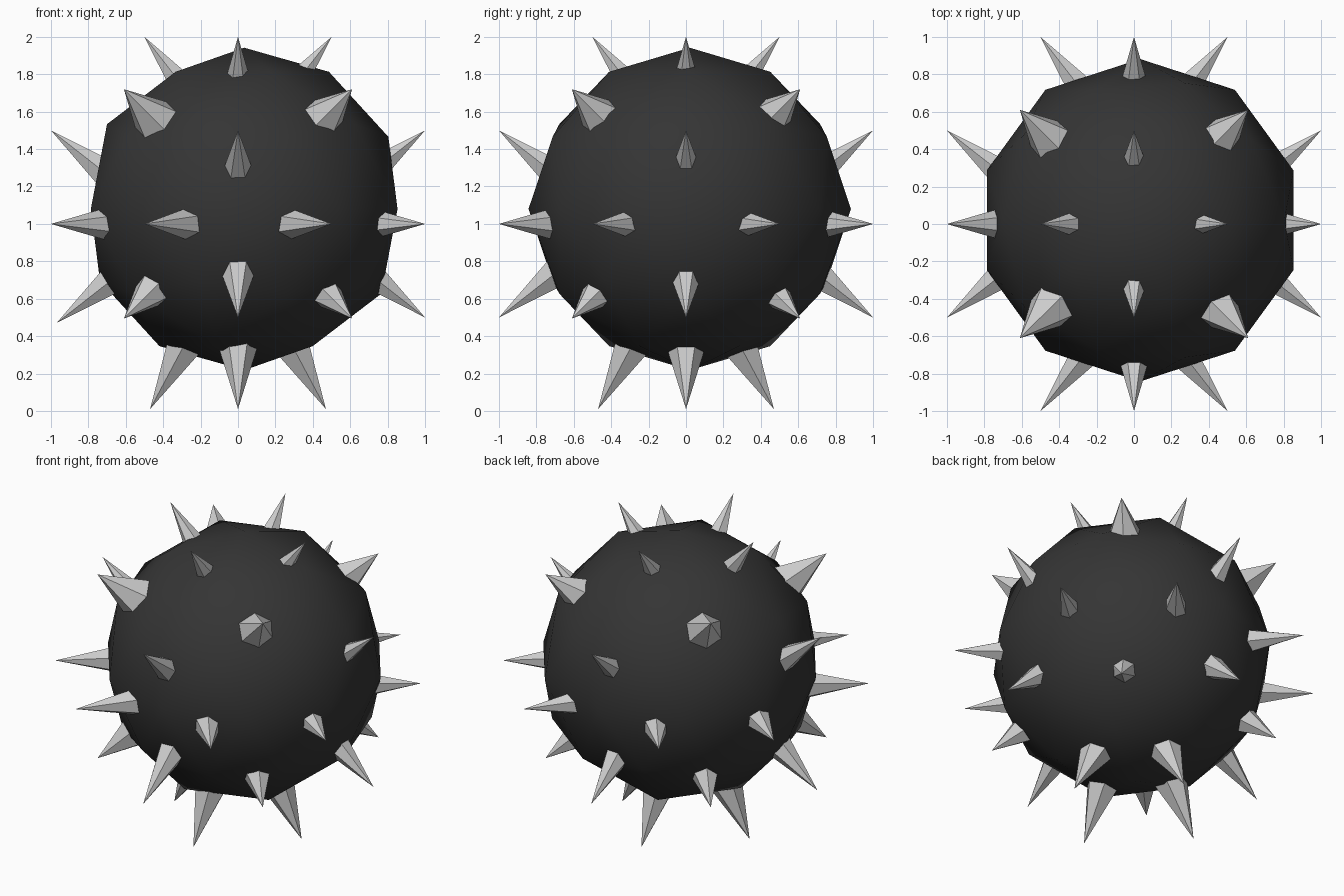
import bpy, bmesh, math
from mathutils import Vector, Matrix

if "Cube" in bpy.data.objects:
    bpy.data.objects.remove(bpy.data.objects["Cube"])

# Dark low-poly ball, smooth shaded, slightly off centre
bpy.ops.mesh.primitive_ico_sphere_add(subdivisions=2, radius=0.862, location=(0.033, 0.02, 1.08))
ball = bpy.context.object
ball.name = "ball"
bpy.ops.object.shade_smooth()
mat = bpy.data.materials.new("dark")
mat.diffuse_color = (0.035, 0.035, 0.035, 1)
mat.use_nodes = True
mat.node_tree.nodes["Principled BSDF"].inputs["Base Color"].default_value = mat.diffuse_color
ball.data.materials.append(mat)


def spike(bm, tip, axis, side, half_angle, length=0.44):
    """Six-sided cone with its point at tip; side gives the direction of one base corner."""
    axis = Vector(axis).normalized()
    x = Vector(side)
    x = (x - axis * x.dot(axis)).normalized()
    rot = Matrix((x, axis.cross(x), axis)).transposed().to_4x4()
    pos = Vector(tip) - axis * length / 2
    bmesh.ops.create_cone(bm, cap_ends=True, segments=6, depth=length, radius2=0,
                          radius1=length * math.tan(math.radians(half_angle)),
                          matrix=Matrix.Translation(pos) @ rot)


bm = bmesh.new()
c, s = math.cos(math.radians(38)), math.sin(math.radians(38))

# Four spikes in a diamond on each of the six sides
for a in range(3):
    for b in range(3):
        if a == b:
            continue
        for sa in (-1, 1):
            for sb in (-1, 1):
                tip, axis, side = Vector(), Vector(), Vector()
                tip[a], tip[b] = sa, sb * 0.5
                axis[a], axis[b] = sa * c, sb * s
                side[b] = 1
                angle = 13
                if a == 2 and sa < 0:      # longer, wider bottom spikes
                    tip[b], tip[2] = sb * 0.47, -0.99
                    axis[b], axis[2] = sb * 0.47, -0.883
                    angle = 15.5
                if (a, b, sa, sb) == (0, 2, -1, -1):
                    tip = Vector((-0.97, 0, -0.53))
                tip.z += 1
                spike(bm, tip, axis, side, angle)

# Broader spikes on the eight corners
for x in (-1, 1):
    for y in (-1, 1):
        for z in (-1, 1):
            spike(bm, (0.61 * x, 0.61 * y, 1.107 + 0.613 * z), (x, y, z),
                  (-y, x, 0), 23.5 if z > 0 else 20.5, 0.4)

mesh = bpy.data.meshes.new("spikes")
bm.to_mesh(mesh)
bm.free()
spikes = bpy.data.objects.new("spikes", mesh)
bpy.context.collection.objects.link(spikes)
